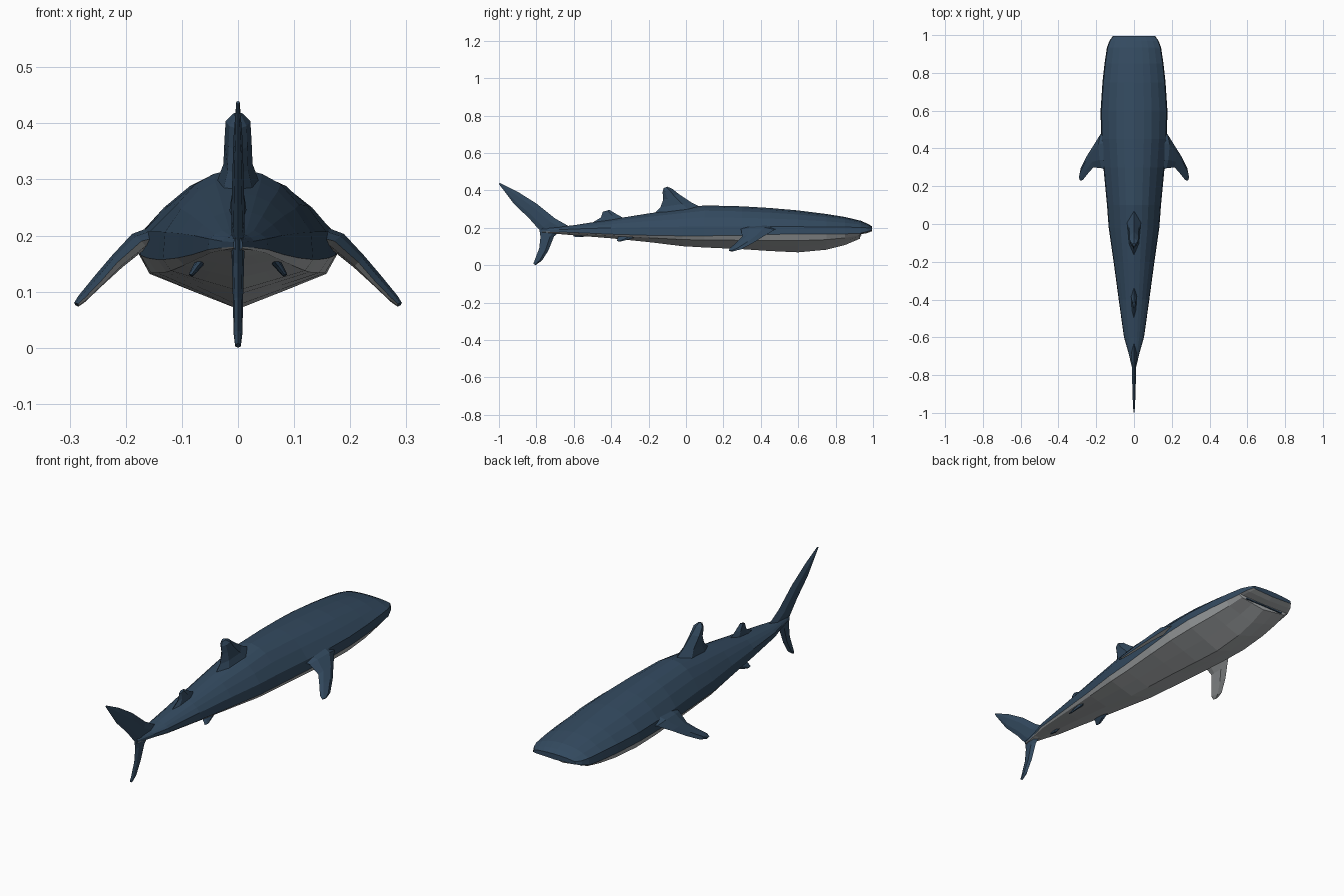
import bpy, bmesh
from mathutils import Vector


def material(name, rgb):
    m = bpy.data.materials.new(name)
    m.diffuse_color = (*rgb, 1)
    return m


BLUE = material("slate blue", (0.033, 0.068, 0.115))
GREY = material("pale grey", (0.40, 0.42, 0.43))


def loft(name, rings, rule):
    """Skin closed rings, cap the ends and colour faces by a rule."""
    bm = bmesh.new()
    vs = [[bm.verts.new(p) for p in r] for r in rings]
    n = len(vs[0])
    for a, b in zip(vs, vs[1:]):
        for i in range(n):
            j = (i + 1) % n
            f = bm.faces.new((a[i], a[j], b[j], b[i]))
            f.material_index = rule(i, f)
    caps = [bm.faces.new(vs[0]), bm.faces.new(vs[-1])]
    bmesh.ops.recalc_face_normals(bm, faces=bm.faces)
    for f in caps:
        f.material_index = 0
    me = bpy.data.meshes.new(name)
    bm.to_mesh(me)
    bm.free()
    me.materials.append(BLUE)
    me.materials.append(GREY)
    ob = bpy.data.objects.new(name, me)
    bpy.context.collection.objects.link(ob)
    return ob


# Body: y, half width, top z, side z, colour edge z, bottom z
stations = [
    (0.995, 0.112, 0.208, 0.200, 0.188, 0.182),
    (0.97, 0.130, 0.222, 0.200, 0.180, 0.172),
    (0.935, 0.143, 0.238, 0.202, 0.172, 0.166),
    (0.93, 0.144, 0.239, 0.202, 0.170, 0.142),
    (0.85, 0.156, 0.258, 0.204, 0.168, 0.108),
    (0.75, 0.167, 0.274, 0.205, 0.167, 0.083),
    (0.60, 0.177, 0.293, 0.206, 0.167, 0.069),
    (0.45, 0.174, 0.306, 0.207, 0.165, 0.076),
    (0.30, 0.162, 0.315, 0.207, 0.160, 0.086),
    (0.10, 0.143, 0.320, 0.207, 0.157, 0.095),
    (-0.02, 0.134, 0.303, 0.206, 0.157, 0.102),
    (-0.20, 0.108, 0.277, 0.204, 0.160, 0.124),
    (-0.40, 0.081, 0.245, 0.200, 0.166, 0.144),
    (-0.60, 0.053, 0.214, 0.194, 0.175, 0.160),
    (-0.68, 0.030, 0.205, 0.190, 0.178, 0.167),
    (-0.77, 0.008, 0.198, 0.188, 0.180, 0.172),
]


def body_ring(y, w, t, s, e, b):
    h, d = t - s, e - b
    half = [(0, t), (.3 * w, s + .91 * h), (.53 * w, s + .75 * h),
            (.76 * w, s + .43 * h), (.97 * w, s), (w, e),
            (.89 * w, e - .36 * d), (.45 * w, e - .68 * d), (0, b)]
    ring = half + [(-x, z) for x, z in half[-2:0:-1]]
    return [(x, y, z) for x, z in ring]


loft("body", [body_ring(*s) for s in stations],
     lambda i, f: 1 if 5 <= i <= 10 else 0)

# Mouth slit below the snout
loft("mouth", [[(x, y, z) for x, z in ((-w, .158), (w, .158), (w, .164), (-w, .164))]
               for y, w in ((0.90, 0.11), (0.938, 0.105))], lambda i, f: 0)


# Fins: each station is leading point, trailing point, half thickness
def fin(name, stations, normal, rule=lambda i, f: 0):
    n = Vector(normal).normalized()
    rings = []
    for lead, trail, t in stations:
        a, b = Vector(lead), Vector(trail)
        p, q = a.lerp(b, .3), a.lerp(b, .75)
        rings.append([a, p + n * t, q + n * t * .7, b, q - n * t * .7, p - n * t])
    return loft(name, rings, rule)


def flat_fin(name, rows):
    """Fin on the centre plane: lead (y, z), trail (y, z), half thickness."""
    return fin(name, [((0, *a), (0, *b), t) for a, b, t in rows], (1, 0, 0))


flat_fin("dorsal_fin", [((0.10, 0.300), (-0.18, 0.265), .040),
                        ((0.03, 0.335), (-0.137, 0.310), .026),
                        ((-0.04, 0.382), (-0.122, 0.350), .024),
                        ((-0.075, 0.410), (-0.125, 0.390), .022),
                        ((-0.10, 0.420), (-0.120, 0.412), .008)])
flat_fin("rear_dorsal_fin", [((-0.32, 0.245), (-0.51, 0.222), .016),
                             ((-0.37, 0.272), (-0.455, 0.255), .012),
                             ((-0.41, 0.296), (-0.445, 0.286), .007)])
flat_fin("anal_fin", [((-0.49, 0.165), (-0.60, 0.172), .009),
                      ((-0.56, 0.150), (-0.602, 0.153), .005)])
flat_fin("upper_tail_lobe", [((-0.62, 0.205), (-0.74, 0.165), .012),
                             ((-0.70, 0.250), (-0.785, 0.190), .012),
                             ((-0.80, 0.330), (-0.84, 0.252), .010),
                             ((-0.90, 0.393), (-0.92, 0.328), .008),
                             ((-0.995, 0.440), (-1.0, 0.434), .003)])
flat_fin("lower_tail_lobe", [((-0.66, 0.190), (-0.785, 0.200), .012),
                             ((-0.705, 0.155), (-0.778, 0.150), .011),
                             ((-0.735, 0.080), (-0.785, 0.090), .009),
                             ((-0.77, 0.025), (-0.808, 0.030), .008),
                             ((-0.805, 0.000), (-0.816, 0.008), .005)])

# Paired fins with pale undersides on the front pair
for side, s in (("right", 1), ("left", -1)):
    fin("pectoral_fin_" + side, [
        ((s * .13, 0.50, .205), (s * .13, 0.28, .200), .022),
        ((s * .178, 0.475, .190), (s * .172, 0.295, .190), .018),
        ((s * .215, 0.415, .155), (s * .215, 0.300, .152), .014),
        ((s * .250, 0.360, .120), (s * .243, 0.268, .120), .011),
        ((s * .282, 0.295, .085), (s * .272, 0.232, .090), .008),
        ((s * .290, 0.255, .076), (s * .285, 0.230, .078), .005),
    ], (s, 0, 1), lambda i, f: 1 if i >= 3 else 0)
    fin("pelvic_fin_" + side, [
        ((s * .060, -0.23, .165), (s * .055, -0.36, .165), .010),
        ((s * .075, -0.29, .143), (s * .072, -0.365, .145), .007),
        ((s * .085, -0.345, .128), (s * .083, -0.370, .130), .004),
    ], (1, 0, s * .6))
